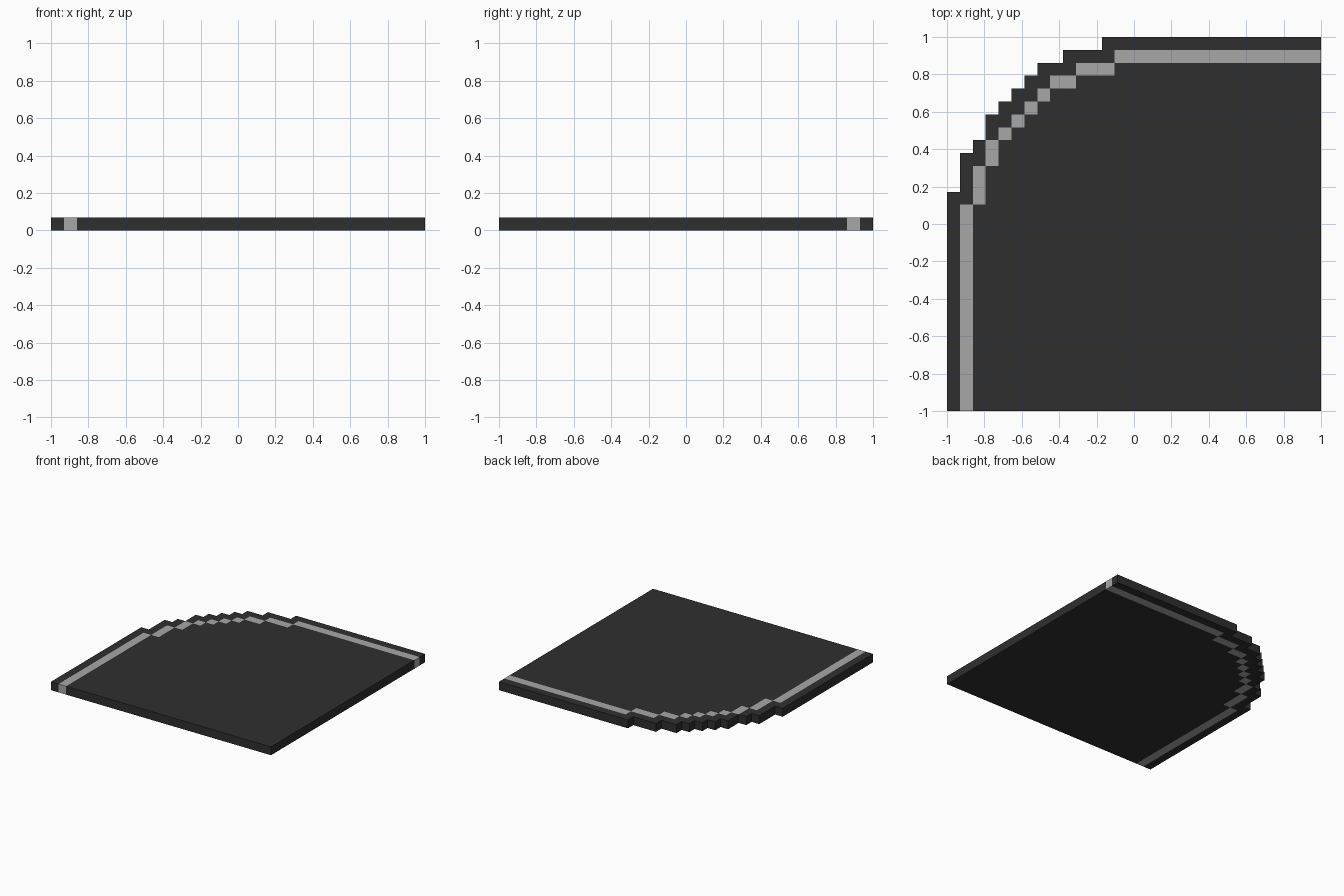
import bpy, bmesh
from mathutils import Vector

if "Cube" in bpy.data.objects:
    bpy.data.objects.remove(bpy.data.objects["Cube"])

N = 29                 # blocks along each side
S = 2.0 / N            # block size

# Stepped outer edge: number of blocks in each column, left to right
tops = [17, 20, 21, 23, 24, 25, 26, 27, 27, 28, 28, 28] + [29] * 17

# Kerb line: (first column, end column, first row, end row)
line_runs = [(1, 2, 0, 16), (2, 3, 16, 19), (3, 4, 19, 21), (4, 5, 21, 22),
             (5, 6, 22, 23), (6, 7, 23, 24), (7, 8, 24, 25), (8, 10, 25, 26),
             (10, 13, 26, 27), (13, 29, 27, 28)]


def material(name, value):
    mat = bpy.data.materials.new(name)
    mat.diffuse_color = (value, value, value, 1)
    mat.use_nodes = True
    mat.node_tree.nodes["Principled BSDF"].inputs["Base Color"].default_value = mat.diffuse_color
    return mat


def on_slab(i, j):
    return 0 <= i < N and 0 <= j < tops[i]


def on_line(i, j):
    return any(a <= i < b and c <= j < d for a, b, c, d in line_runs)


# One-block-thick slab: only the outside faces of the blocks are made
bm = bmesh.new()


def add_face(center, normal, mat_index):
    n = Vector(normal)
    u = Vector((n.y, n.z, n.x))
    v = n.cross(u)
    c = center + n * S / 2
    corners = [c + (u * a + v * b) * S / 2
               for a, b in ((-1, -1), (1, -1), (1, 1), (-1, 1))]
    face = bm.faces.new([bm.verts.new(p) for p in corners])
    face.material_index = mat_index


for i in range(N):
    for j in range(tops[i]):
        center = Vector((-1 + (i + 0.5) * S, -1 + (j + 0.5) * S, S / 2))
        index = 1 if on_line(i, j) else 0
        for side in ((0, 0, 1), (0, 0, -1)):
            add_face(center, side, index)
        for dx, dy in ((1, 0), (-1, 0), (0, 1), (0, -1)):
            if not on_slab(i + dx, j + dy):
                add_face(center, (dx, dy, 0), index)

bmesh.ops.remove_doubles(bm, verts=bm.verts, dist=1e-4)
bmesh.ops.recalc_face_normals(bm, faces=bm.faces)

mesh = bpy.data.meshes.new("road_corner")
bm.to_mesh(mesh)
bm.free()
mesh.materials.append(material("dark asphalt", 0.028))
mesh.materials.append(material("grey line", 0.39))
road = bpy.data.objects.new("road_corner", mesh)
bpy.context.collection.objects.link(road)
